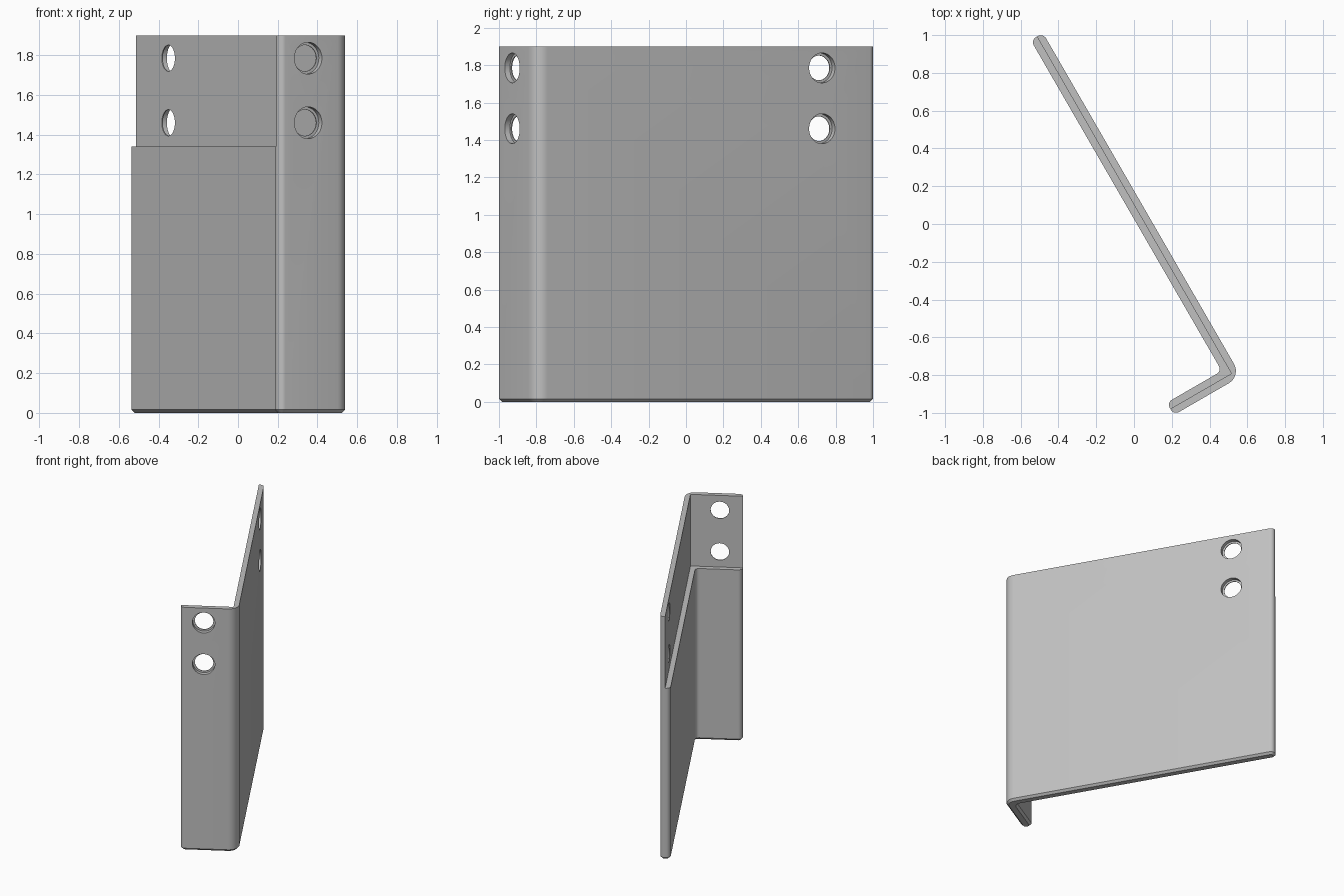
import bpy, bmesh, math
from mathutils import Matrix, Vector

if "Cube" in bpy.data.objects:
    bpy.data.objects.remove(bpy.data.objects["Cube"])

T, L, W = 0.075, 2.0975, 0.411      # thickness, long leg, short leg
HEIGHT, STEP = 1.90, 1.34           # outer height, height of the inner half
CHAMFER = 0.016

grey = bpy.data.materials.new("plain grey")
grey.diffuse_color = (0.53, 0.53, 0.53, 1)
grey.use_nodes = True
grey.node_tree.nodes["Principled BSDF"].inputs["Base Color"].default_value = grey.diffuse_color


def rounded(points):
    """Outline from (x, y, radius) corners, each replaced by an arc."""
    out = []
    n = len(points)
    for i, (x, y, r) in enumerate(points):
        p = Vector((x, y))
        d0 = (Vector(points[i - 1][:2]) - p).normalized()
        d1 = (Vector(points[(i + 1) % n][:2]) - p).normalized()
        c = p + (d0 + d1) * r       # all corners are square
        for k in range(9):
            a = k / 8 * math.pi / 2
            out.append(c - d1 * r * math.cos(a) - d0 * r * math.sin(a))
    return out


def make_object(name, bm):
    bmesh.ops.recalc_face_normals(bm, faces=bm.faces)
    me = bpy.data.meshes.new(name)
    bm.to_mesh(me)
    bm.free()
    me.materials.append(grey)
    ob = bpy.data.objects.new(name, me)
    bpy.context.collection.objects.link(ob)
    return ob


def cut(target, bm):
    """Subtract a temporary solid from the target."""
    tool = make_object("cutter", bm)
    mod = target.modifiers.new("cut", 'BOOLEAN')
    mod.operation, mod.solver, mod.object = 'DIFFERENCE', 'EXACT', tool
    bpy.context.view_layer.objects.active = target
    bpy.ops.object.modifier_apply(modifier=mod.name)
    bpy.data.objects.remove(tool)


def cylinder(axis, along, z, start, end, radius):
    bm = bmesh.new()
    mid = (start + end) / 2
    if axis == 'Y':
        rot, pos = Matrix.Rotation(math.pi / 2, 4, 'X'), (along, mid, z)
    else:
        rot, pos = Matrix.Rotation(math.pi / 2, 4, 'Y'), (mid, along, z)
    bmesh.ops.create_cone(bm, cap_ends=True, segments=48, radius1=radius, radius2=radius,
                          depth=end - start, matrix=Matrix.Translation(pos) @ rot)
    return bm


# Angled bracket: L profile (long leg on local x, short leg on local y), extruded up
E = 0.032
outline = rounded([(0, 0, T), (L, 0, E), (L, T, E), (T, T, 0.03), (T, W, E), (0, W, E)])
bm = bmesh.new()
base = bm.faces.new([bm.verts.new((p.x, p.y, 0)) for p in outline])
res = bmesh.ops.extrude_face_region(bm, geom=[base])
bmesh.ops.translate(bm, verts=[g for g in res["geom"] if isinstance(g, bmesh.types.BMVert)],
                    vec=(0, 0, HEIGHT))
bmesh.ops.recalc_face_normals(bm, faces=bm.faces)
bottom = [e for e in bm.edges if all(v.co.z < 0.001 for v in e.verts)]
bmesh.ops.bevel(bm, geom=bottom, offset=CHAMFER, segments=1, affect='EDGES')
bracket = make_object("angled_bracket", bm)

# Step: remove the inner half of the thickness above the ledge
bm = bmesh.new()
bmesh.ops.create_cube(bm, size=1, matrix=Matrix.Translation((T / 2 + 1.5, T / 2 + 1.5, STEP + 0.5))
                      @ Matrix.Diagonal((3, 3, 1, 1)))
cut(bracket, bm)

# Counterbored screw holes, two in each leg
for axis, along in (('Y', 1.77), ('X', 0.247)):
    for z in (1.46, 1.785):
        cut(bracket, cylinder(axis, along, z, -0.05, T / 2 - 0.006, 0.08))
        cut(bracket, cylinder(axis, along, z, -0.06, T + 0.02, 0.066))

# Turn the bracket into place
h = math.sqrt(3) / 2
bracket.data.transform(Matrix(((-0.5, -h, 0, 0.567), (h, -0.5, 0, -0.8055),
                               (0, 0, 1, 0), (0, 0, 0, 1))))
bpy.ops.object.select_all(action='DESELECT')
bracket.select_set(True)
bpy.context.view_layer.objects.active = bracket
bpy.ops.object.shade_smooth_by_angle(angle=math.radians(30))
